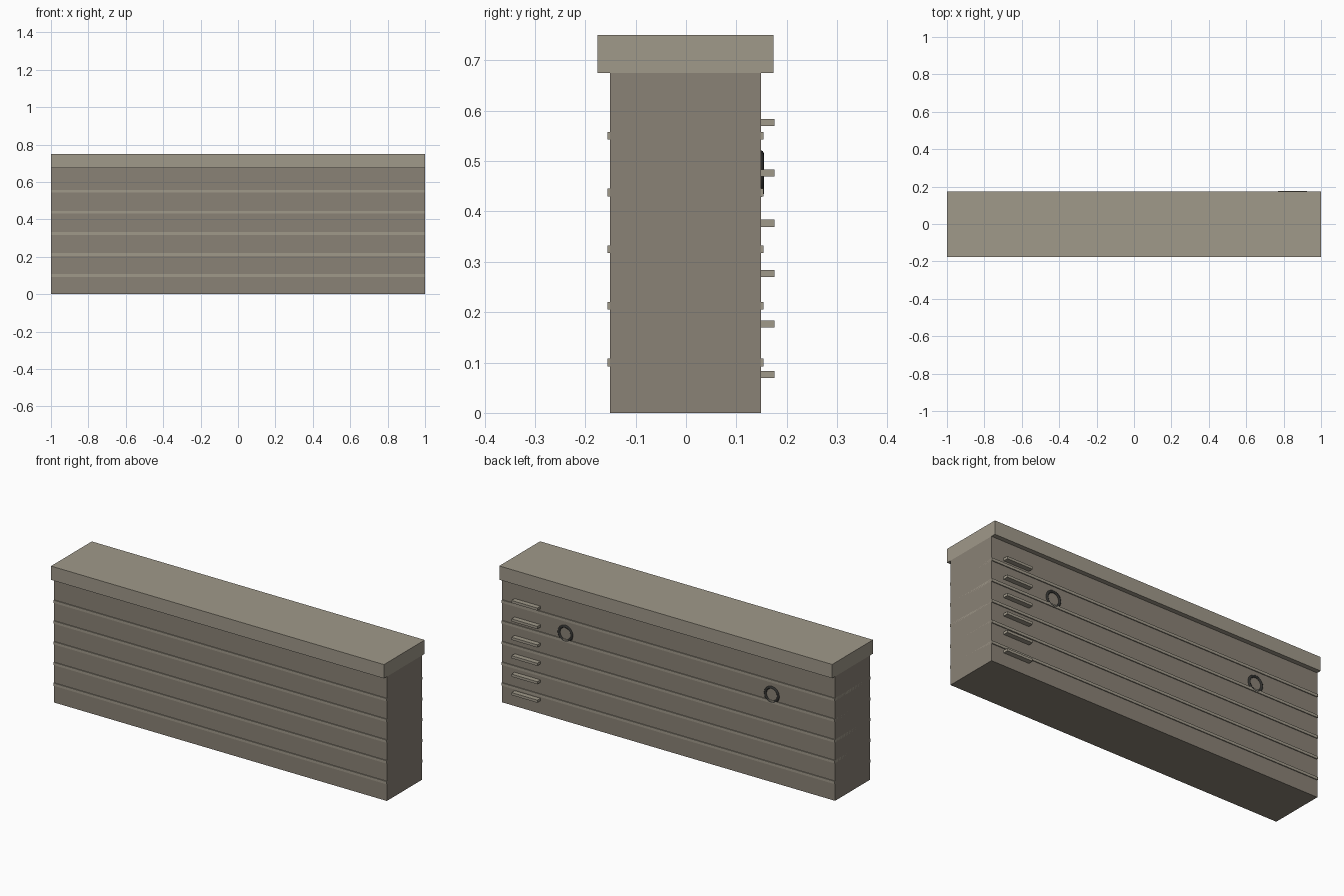
import bpy
from math import radians

if "Cube" in bpy.data.objects:
    bpy.data.objects.remove(bpy.data.objects["Cube"])


def material(name, rgb):
    m = bpy.data.materials.new(name)
    m.diffuse_color = (*rgb, 1)
    m.use_nodes = True
    m.node_tree.nodes["Principled BSDF"].inputs["Base Color"].default_value = m.diffuse_color
    return m


CONCRETE = material("concrete", (0.254, 0.223, 0.181))
LIGHT = material("light_concrete", (0.351, 0.319, 0.254))
DARK = material("dark_iron", (0.03, 0.03, 0.028))


def box(name, lo, hi, mat):
    bpy.ops.mesh.primitive_cube_add(size=1, location=[(a + b) / 2 for a, b in zip(lo, hi)])
    ob = bpy.context.object
    ob.name = name
    ob.scale = [b - a for a, b in zip(lo, hi)]
    bpy.ops.object.transform_apply(location=False, rotation=False, scale=True)
    ob.data.materials.append(mat)
    return ob


# Wall body and overhanging cap
box("wall_body", (-1, -0.151, 0), (1, 0.149, 0.675), CONCRETE)
box("wall_cap", (-1, -0.176, 0.675), (1, 0.174, 0.75), LIGHT)

# Horizontal ribs running through the wall, showing front and back
for i in range(5):
    z = 0.1 + i * 0.1125
    box(f"rib_{i + 1}", (-1, -0.156, z - 0.0075), (1, 0.154, z + 0.0075), LIGHT)

# Ladder rungs on the back
for i in range(6):
    z = 0.0765 + i * 0.1
    box(f"ladder_rung_{i + 1}", (0.77, 0.149, z - 0.007), (0.925, 0.176, z + 0.007), LIGHT)

# Mooring rings on the back
for side, x in (("right", 0.62), ("left", -0.62)):
    bpy.ops.mesh.primitive_torus_add(
        major_segments=16, minor_segments=8, major_radius=0.039, minor_radius=0.008,
        location=(x, 0.147, 0.475), rotation=(radians(90), 0, 0))
    ring = bpy.context.object
    ring.name = f"mooring_ring_{side}"
    ring.data.materials.append(DARK)
    bpy.ops.object.shade_smooth_by_angle(angle=radians(50))
